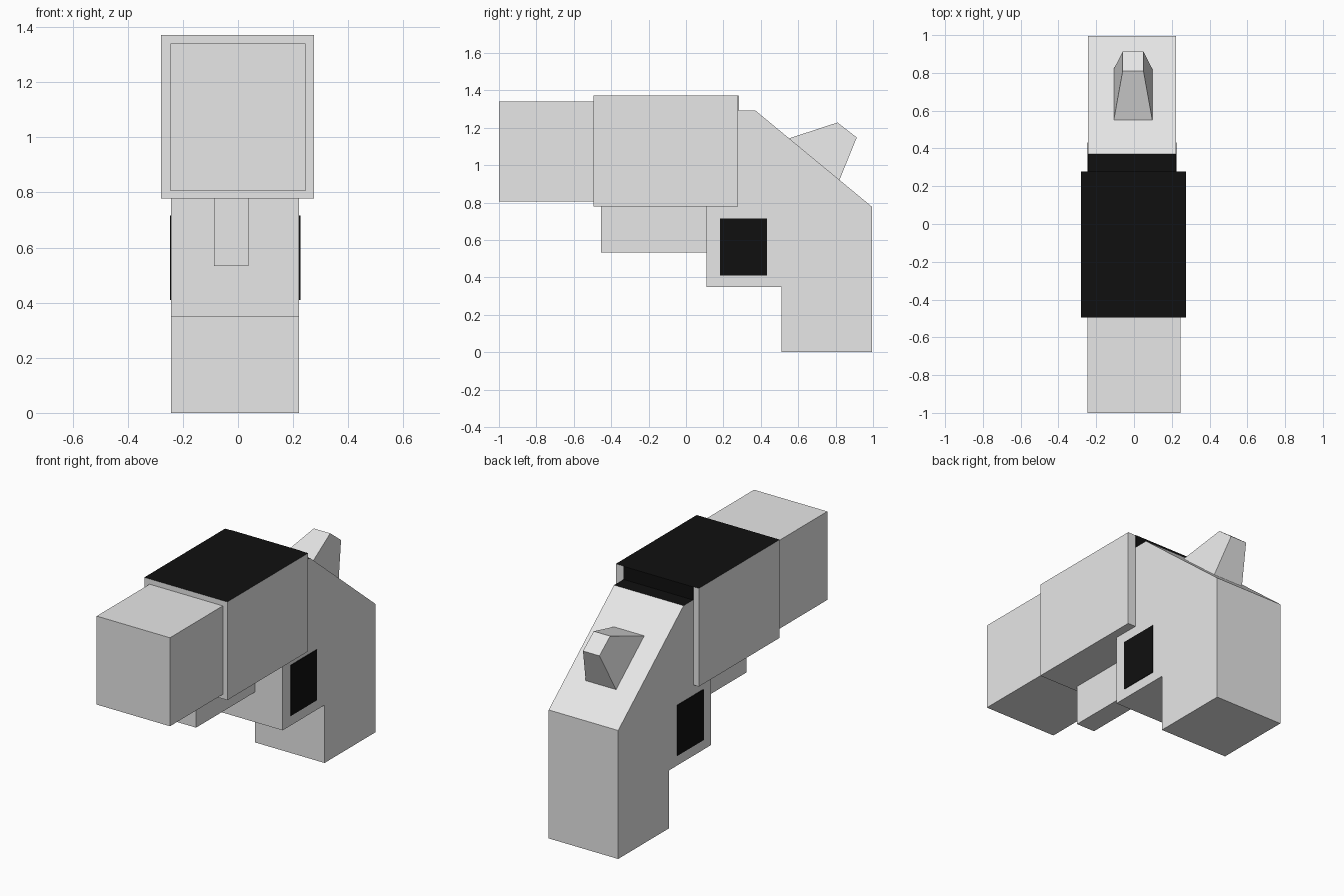
import bpy
import bmesh

cube = bpy.data.objects.get("Cube")
if cube:
    bpy.data.objects.remove(cube)


def material(name, rgb):
    m = bpy.data.materials.new(name)
    m.use_nodes = True
    m.diffuse_color = (*rgb, 1)
    m.node_tree.nodes["Principled BSDF"].inputs["Base Color"].default_value = (*rgb, 1)
    return m


GREY = material("light grey", (0.8, 0.8, 0.8))
BLACK = material("black", (0.005, 0.005, 0.005))


def loft(name, ring_a, ring_b, mats=(GREY,), black_rule=None):
    """Join two matching rings of points into a closed solid."""
    bm = bmesh.new()
    a = [bm.verts.new(p) for p in ring_a]
    b = [bm.verts.new(p) for p in ring_b]
    bm.faces.new(a)
    bm.faces.new(b[::-1])
    for i in range(len(a)):
        j = (i + 1) % len(a)
        bm.faces.new((a[i], b[i], b[j], a[j]))
    bmesh.ops.recalc_face_normals(bm, faces=bm.faces)
    bm.normal_update()
    if black_rule:
        for f in bm.faces:
            f.material_index = int(black_rule(f))
    mesh = bpy.data.meshes.new(name)
    bm.to_mesh(mesh)
    bm.free()
    for m in mats:
        mesh.materials.append(m)
    obj = bpy.data.objects.new(name, mesh)
    bpy.context.collection.objects.link(obj)
    return obj


def extrude_x(name, profile, x0, x1, **kw):
    """Solid from a side profile of (y, z) points."""
    return loft(name, [(x0, y, z) for y, z in profile],
                [(x1, y, z) for y, z in profile], **kw)


def box(name, x, y, z, **kw):
    profile = [(y[0], z[0]), (y[1], z[0]), (y[1], z[1]), (y[0], z[1])]
    return extrude_x(name, profile, x[0], x[1], **kw)


def faces_up(f):
    return f.normal.z > 0.9


# Barrel block and upper body with a black top
box("barrel", (-0.245, 0.245), (-1.0, -0.49), (0.805, 1.34))
box("upper_body", (-0.28, 0.275), (-0.495, 0.277), (0.778, 1.372),
    mats=(GREY, BLACK), black_rule=faces_up)

# Narrow bar under the upper body
box("under_bar", (-0.087, 0.038), (-0.455, 0.12), (0.533, 0.785))

# Frame and grip in one side profile, black on its flat top
extrude_x("grip_frame",
          [(0.11, 0.35), (0.51, 0.35), (0.51, 0.0), (0.995, 0.0),
           (0.995, 0.777), (0.37, 1.293), (0.11, 1.293)],
          -0.243, 0.222, mats=(GREY, BLACK), black_rule=faces_up)

# Black step at the rear of the upper body, above the frame
box("rear_step", (-0.243, 0.222), (0.272, 0.28), (1.29, 1.372), mats=(BLACK,))

# Tapered hammer on the sloped back
loft("hammer",
     [(-0.107, 0.55, 1.143), (0.097, 0.55, 1.143), (0.097, 0.82, 0.92), (-0.107, 0.82, 0.92)],
     [(-0.06, 0.81, 1.228), (0.05, 0.81, 1.228), (0.05, 0.913, 1.148), (-0.06, 0.913, 1.148)])

# Black panels on both sides
for side, x in (("left", 0.222), ("right", -0.243)):
    box(side + "_panel", (x - 0.004, x + 0.004), (0.183, 0.432), (0.41, 0.716), mats=(BLACK,))
